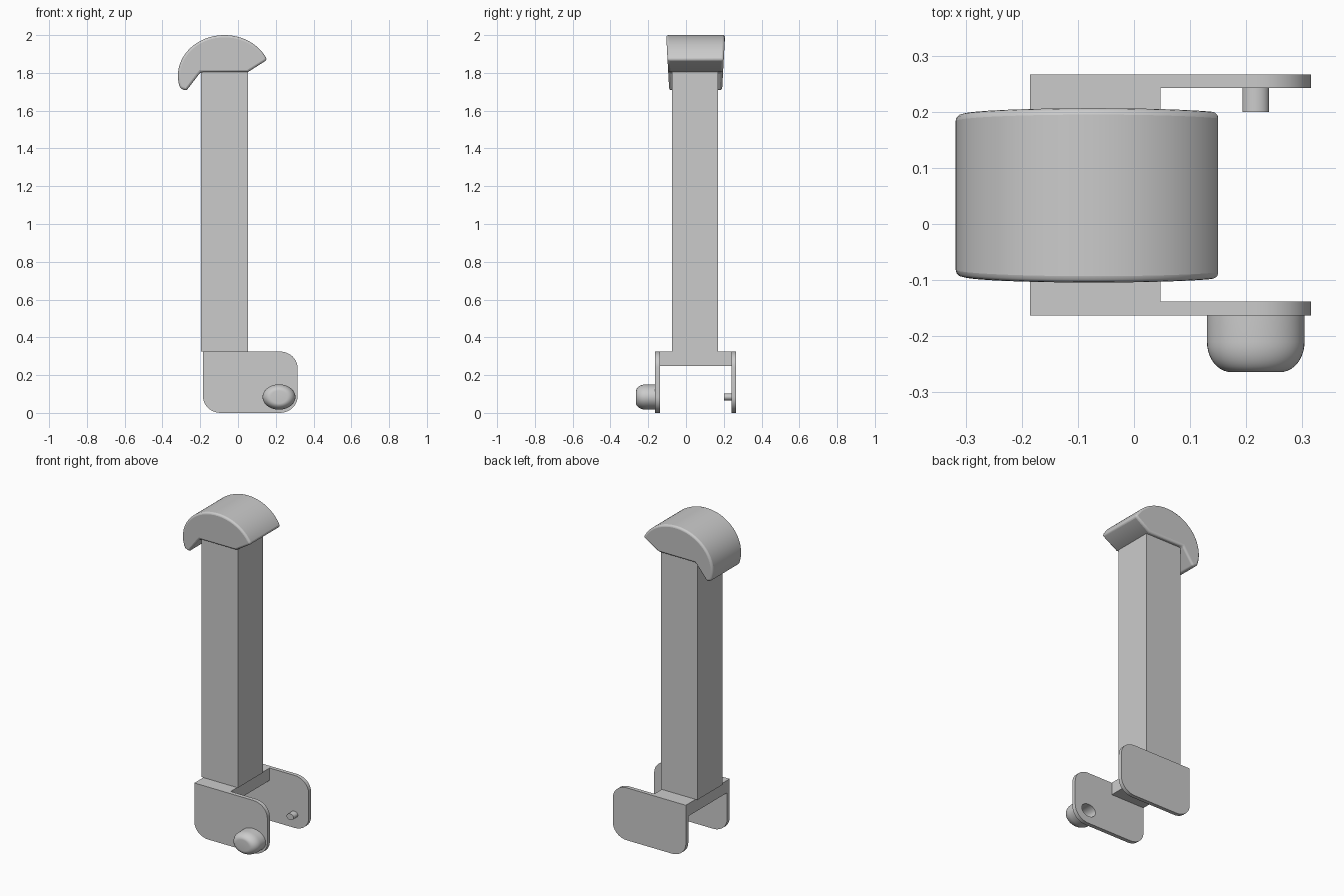
import bpy, bmesh
from math import sin, cos, pi, radians

old = bpy.data.objects.get("Cube")
if old:
    bpy.data.objects.remove(old, do_unlink=True)

grey = bpy.data.materials.new("plain grey")
grey.use_nodes = True
grey.diffuse_color = (0.6, 0.6, 0.6, 1)
grey.node_tree.nodes["Principled BSDF"].inputs["Base Color"].default_value = (0.6, 0.6, 0.6, 1)


def prism(name, outline, y0, y1):
    """Extrude an (x, z) outline along y."""
    bm = bmesh.new()
    face = bm.faces.new([bm.verts.new((x, y0, z)) for x, z in outline])
    out = bmesh.ops.extrude_face_region(bm, geom=[face])
    for v in out["geom"]:
        if isinstance(v, bmesh.types.BMVert):
            v.co.y = y1
    return finish(name, bm)


def finish(name, bm):
    bmesh.ops.recalc_face_normals(bm, faces=bm.faces)
    mesh = bpy.data.meshes.new(name)
    bm.to_mesh(mesh)
    bm.free()
    mesh.materials.append(grey)
    obj = bpy.data.objects.new(name, mesh)
    bpy.context.collection.objects.link(obj)
    return obj


def activate(obj):
    bpy.ops.object.select_all(action="DESELECT")
    obj.select_set(True)
    bpy.context.view_layer.objects.active = obj


def smooth(obj):
    activate(obj)
    bpy.ops.object.shade_smooth_by_angle(angle=radians(35))


def box(name, x0, x1, y0, y1, z0, z1):
    return prism(name, [(x0, z0), (x1, z0), (x1, z1), (x0, z1)], y0, y1)


def arc(cx, cz, rx, rz, start, end, n):
    angles = [radians(start + (end - start) * i / n) for i in range(n + 1)]
    return [(cx + rx * cos(a), cz + rz * sin(a)) for a in angles]


# Column and the bridge of the clamp
box("column", -0.197, 0.052, -0.075, 0.17, 0.325, 1.81)
box("clamp_bridge", -0.185, 0.047, -0.139, 0.243, 0.248, 0.325)

# Side plates: three rounded corners, one square
RX, RZ, TOP = 0.095, 0.085, 0.325
plate = [(-0.185, TOP)]
plate += arc(-0.185 + RX, RZ, RX, RZ, 180, 270, 10)
plate += arc(0.315 - RX, RZ, RX, RZ, 270, 360, 10)
plate += arc(0.315 - RX, TOP - RZ, RX, RZ, 0, 90, 10)
front_plate = prism("front_plate", plate, -0.163, -0.138)
back_plate = prism("back_plate", plate, 0.242, 0.266)

# Locating pin on the back plate
KX, KZ = 0.217, 0.084
pin = prism("pin", arc(KX, KZ, 0.024, 0.019, 0, 348.75, 31), 0.2, 0.245)

# Oval knob with a rounded end
bm = bmesh.new()
N = 48
profile = [(1, -0.163)]
profile += [(0.5 + 0.5 * cos(i * pi / 20), -0.21 - 0.054 * sin(i * pi / 20)) for i in range(11)]
rings = []
for r, y in profile:
    ring = arc(KX, KZ, 0.087 * r, 0.067 * r, 0, 360 - 360 / N, N - 1)
    rings.append([bm.verts.new((x, y, z)) for x, z in ring])
for a, b in zip(rings, rings[1:]):
    for i in range(N):
        bm.faces.new((a[i], a[(i + 1) % N], b[(i + 1) % N], b[i]))
bm.faces.new(rings[0])
bm.faces.new(rings[-1])
knob = finish("knob", bm)

# Socket hole through the front plate into the knob
cutter = prism("socket_cutter", arc(KX, KZ, 0.05, 0.039, 0, 352.5, 47), -0.22, -0.12)
cutter.hide_render = True
for obj in (front_plate, knob):
    mod = obj.modifiers.new("socket", "BOOLEAN")
    mod.operation = "DIFFERENCE"
    mod.solver = "EXACT"
    mod.object = cutter
    activate(obj)
    bpy.ops.object.modifier_apply(modifier=mod.name)
bpy.data.objects.remove(cutter, do_unlink=True)

# Curved head, slightly narrower towards its lower edge
outline = arc(-0.072, 1.785, 0.246, 0.215, 23, 198, 48)
outline += [(-0.274, 1.705), (-0.198, 1.804), (0.052, 1.804)]
head = prism("head", outline, -1, 1)
for v in head.data.vertices:
    v.co.y = 0.051 + v.co.y * (0.156 - 0.055 * (2 - v.co.z))
bevel = head.modifiers.new("soft_edges", "BEVEL")
bevel.width = 0.012
bevel.segments = 3
bevel.limit_method = "ANGLE"
bevel.angle_limit = radians(35)

for obj in (front_plate, back_plate, pin, knob, head):
    smooth(obj)
